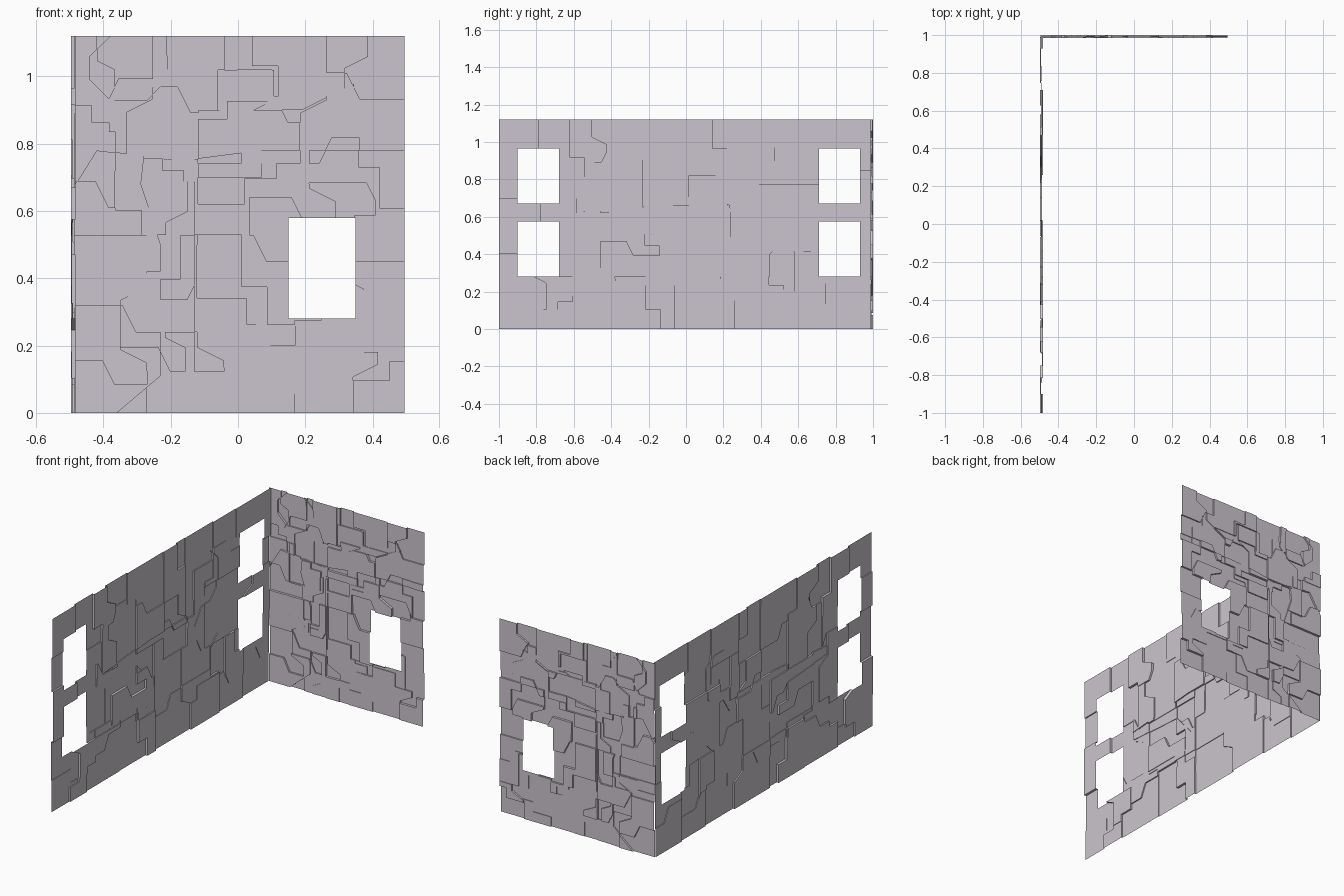
import bpy, bmesh, random
from mathutils import Vector
from mathutils.geometry import delaunay_2d_cdt

if "Cube" in bpy.data.objects:
    bpy.data.objects.remove(bpy.data.objects["Cube"])

LEVELS = [i * 0.0035 for i in range(5)]   # panel depths, outside to inside
H = 112                                   # wall height, in hundredths


def chamfered(u0, u1, v0, v1, c=0):
    """Closed rectangle path with corners cut by c."""
    if c == 0:
        return [(u0, v0), (u1, v0), (u1, v1), (u0, v1), (u0, v0)]
    return [(u0 + c, v0), (u1 - c, v0), (u1, v0 + c), (u1, v1 - c), (u1 - c, v1),
            (u0 + c, v1), (u0, v1 - c), (u0, v0 + c), (u0 + c, v0)]


def split_seams(u0, u1, v0, v1, size, rng):
    """Recursively split a rectangle by seams that jog sideways midway."""
    w, h = u1 - u0, v1 - v0
    if max(w, h) < size:
        return []
    across = w > h
    lo, hi, s0, s1 = (u0, u1, v0, v1) if across else (v0, v1, u0, u1)
    cut = lo + (hi - lo) * rng.uniform(0.38, 0.62)
    jog = min(hi - lo, 30) * rng.choice((-0.13, 0.13))
    mid = s0 + (s1 - s0) * rng.uniform(0.35, 0.65)
    slope = abs(jog) * rng.choice((0, 0.5))
    path = [(cut - jog, s0 - 4), (cut - jog, mid - slope),
            (cut + jog, mid + slope), (cut + jog, s1 + 4)]
    if across:
        halves = (u0, cut, v0, v1), (cut, u1, v0, v1)
    else:
        path = [(a, b) for b, a in path]
        halves = (u0, u1, v0, cut), (u0, u1, cut, v1)
    return [path] + [p for half in halves for p in split_seams(*half, size, rng)]


def panel_wall(name, u0, u1, windows, seams, size, place, seed):
    """Thin wall sheet split along the seam paths into panels stepped in depth."""
    rng = random.Random(seed)
    seams = seams + split_seams(u0, u1, 0, H, size, rng)
    pts, edges = [], []
    for path in [chamfered(u0, u1, 0, H)] + [chamfered(*w) for w in windows] + seams:
        start = len(pts)
        pts += [Vector((min(max(u, u0), u1), min(max(v, 0), H))) for u, v in path]
        edges += [(i, i + 1) for i in range(start, len(pts) - 1)]
    verts, cedges, faces, _, origins, _ = delaunay_2d_cdt(pts, edges, [], 0, 0.15)
    seam_set = {tuple(sorted(e)) for e, o in zip(cedges, origins) if o}

    # drop triangles inside windows, then list the triangles at each edge
    def in_window(f):
        c = sum((verts[i] for i in f), Vector((0, 0))) / len(f)
        return any(a < c.x < b and d < c.y < e for a, b, d, e in windows)
    faces = [f for f in faces if not in_window(f)]
    users = {}
    for k, f in enumerate(faces):
        for i in range(len(f)):
            users.setdefault(tuple(sorted((f[i], f[i - 1]))), []).append(k)

    # flood fill into panels bounded by seams
    links = {k: [] for k in range(len(faces))}
    for e, ks in users.items():
        if len(ks) == 2 and e not in seam_set:
            links[ks[0]].append(ks[1])
            links[ks[1]].append(ks[0])
    panel, count = {}, 0
    for k in links:
        if k not in panel:
            stack = [k]
            while stack:
                j = stack.pop()
                if j not in panel:
                    panel[j] = count
                    stack += links[j]
            count += 1

    # neighbouring panels get different depths
    near = {p: set() for p in range(count)}
    for ks in users.values():
        if len(ks) == 2 and panel[ks[0]] != panel[ks[1]]:
            near[panel[ks[0]]].add(panel[ks[1]])
            near[panel[ks[1]]].add(panel[ks[0]])
    level = {}
    for p in range(count):
        taken = {level.get(q) for q in near[p]}
        level[p] = rng.choice([l for l in LEVELS if l not in taken] or LEVELS)

    # panel faces and the small steps between them
    bm = bmesh.new()
    cache = {}

    def vert(i, d):
        if (i, d) not in cache:
            cache[i, d] = bm.verts.new(place(verts[i].x / 100, verts[i].y / 100, d))
        return cache[i, d]
    for k, f in enumerate(faces):
        bm.faces.new([vert(i, level[panel[k]]) for i in f])
    for (a, b), ks in users.items():
        if len(ks) == 2:
            d, e = (level[panel[k]] for k in ks)
            if d != e:
                bm.faces.new((vert(a, d), vert(b, d), vert(b, e), vert(a, e)))
    bmesh.ops.dissolve_limit(bm, angle_limit=0.01, verts=bm.verts[:], edges=bm.edges[:])
    bmesh.ops.recalc_face_normals(bm, faces=bm.faces[:])
    me = bpy.data.meshes.new(name)
    bm.to_mesh(me)
    bm.free()
    bpy.context.collection.objects.link(bpy.data.objects.new(name, me))
    me.materials.append(mat)


mat = bpy.data.materials.new("lilac_grey")
mat.diffuse_color = (0.60, 0.56, 0.61, 1)
mat.use_nodes = True
mat.node_tree.nodes["Principled BSDF"].inputs["Base Color"].default_value = mat.diffuse_color

# main seams of the back wall
back_seams = [
    chamfered(-44, -21, 93, H, 6),
    [(-50, 66), (-42, 78), (-16, 75), (7, 78), (50, 78)],
    [(-28, 77), (-29, 68), (-23, 50), (-23, 11), (-36, 0)],
    [(-50, 42), (-23, 42)],
    [(-6, H), (-6, 90), (19, 90), (39, 100)],
    [(7, 78), (7, 70), (-13, 70), (-13, 0)],
]
# main seams of the side wall, with its octagonal panel
side_seams = [
    chamfered(30, 51, 67, 96, 6),
    [(-60, 62), (-12, 66), (22, 66), (30, 58), (36, 67)],
    [(22, 66), (22, H)],
    [(-68, 28), (45, 28), (45, 40), (51, 46), (58, 41), (58, 18), (71, 18)],
    [(-68, 58), (-22, 55), (-7, 38), (-7, 66)],
]
side_windows = [(a, b, c, c + 29.5) for a, b in ((-90, -68), (71, 93)) for c in (28, 67)]

panel_wall("back_wall", -49.5, 49.5, [(15, 35, 28, 58)], back_seams, 20,
           lambda u, v, d: (u, 1 - d, v), 4)
panel_wall("side_wall", -100, 99, side_windows, side_seams, 30,
           lambda u, v, d: (-0.497 + d, u, v), 9)
